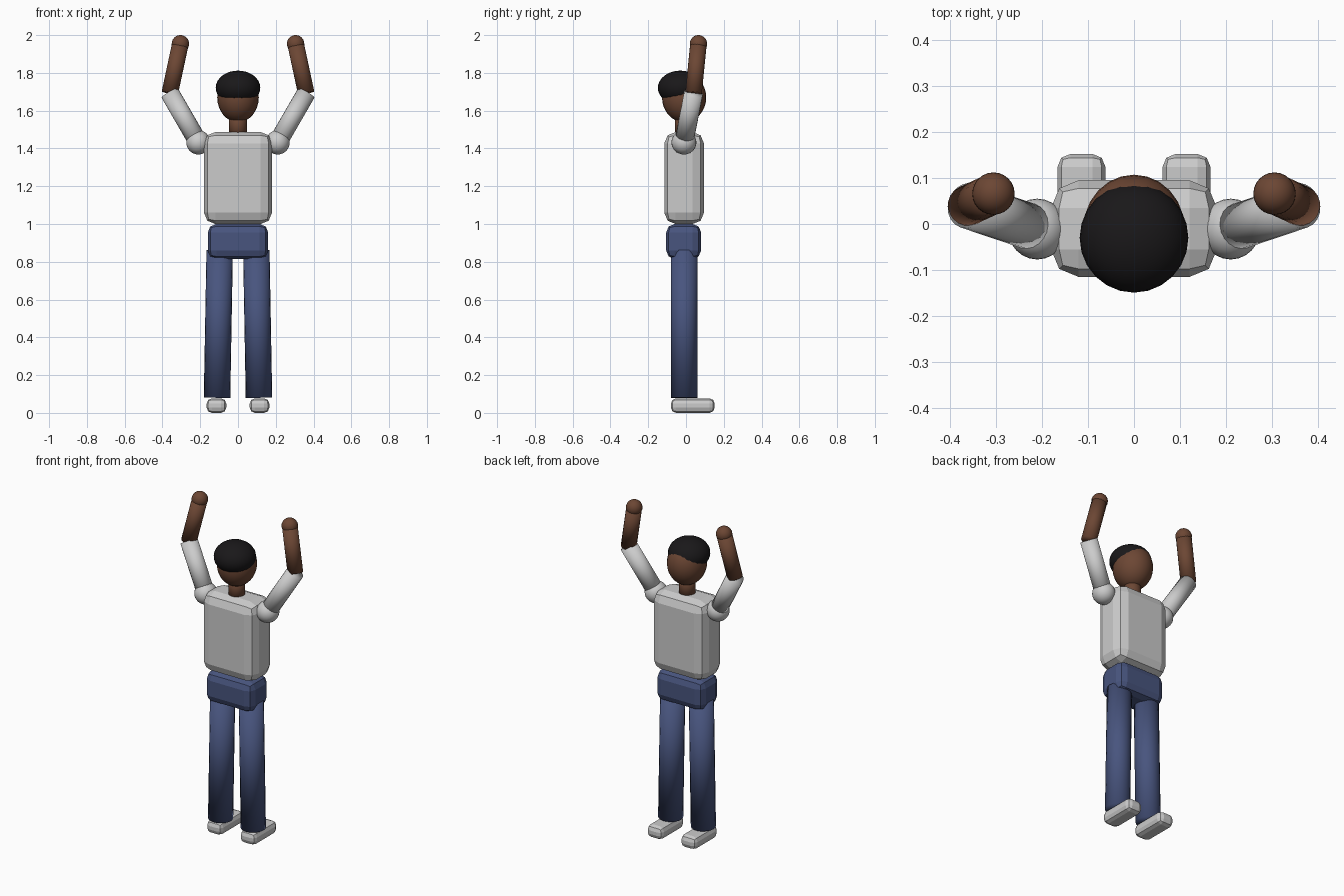
import bpy
from mathutils import Vector

if "Cube" in bpy.data.objects:
    bpy.data.objects.remove(bpy.data.objects["Cube"])


def material(name, rgb):
    m = bpy.data.materials.new(name)
    m.diffuse_color = (*rgb, 1)
    m.use_nodes = True
    m.node_tree.nodes["Principled BSDF"].inputs["Base Color"].default_value = m.diffuse_color
    return m


SKIN = material("skin_brown", (0.15, 0.062, 0.034))
DENIM = material("denim_blue", (0.065, 0.09, 0.21))
BLACK = material("hair_black", (0.01, 0.009, 0.01))


def finish(name, mat, smooth):
    ob = bpy.context.object
    ob.name = name
    if mat:
        ob.data.materials.append(mat)
    if smooth:
        bpy.ops.object.shade_smooth()
    return ob


def box(name, lo, hi, bevel, mat=None):
    lo, hi = Vector(lo), Vector(hi)
    bpy.ops.mesh.primitive_cube_add(size=1, location=(lo + hi) / 2)
    ob = finish(name, mat, False)
    ob.scale = hi - lo
    bpy.ops.object.transform_apply(location=False, rotation=False, scale=True)
    mod = ob.modifiers.new("rounded", 'BEVEL')
    mod.width = bevel
    mod.segments = 2


def ball(name, centre, radii, mat=None):
    bpy.ops.mesh.primitive_uv_sphere_add(segments=24, ring_count=16, radius=1, location=centre)
    finish(name, mat, True).scale = radii


def limb(name, a, b, radius, mat=None):
    a, b = Vector(a), Vector(b)
    bpy.ops.mesh.primitive_cylinder_add(vertices=20, radius=radius, depth=(b - a).length,
                                        location=(a + b) / 2,
                                        rotation=(b - a).to_track_quat('Z', 'Y').to_euler())
    finish(name, mat, True)


# Trunk
box("torso", (-0.18, -0.115, 1.0), (0.18, 0.095, 1.487), 0.06)
box("hips", (-0.16, -0.105, 0.815), (0.16, 0.08, 1.0), 0.045, DENIM)

# Head
limb("neck", (0, -0.012, 1.45), (0, -0.012, 1.6), 0.047, SKIN)
ball("head", (0, -0.01, 1.67), (0.11, 0.117, 0.131), SKIN)
ball("hair", (0, -0.03, 1.721), (0.118, 0.119, 0.091), BLACK)

# Raised arms, legs and shoes on both sides
for s, side in ((-1, "left"), (1, "right")):
    shoulder = (s * 0.21, -0.011, 1.432)
    elbow = (s * 0.361, 0.04, 1.693)
    hand = (s * 0.305, 0.066, 1.954)
    ball(f"shoulder_{side}", shoulder, (0.064, 0.066, 0.064))
    limb(f"upper_arm_{side}", shoulder, elbow, 0.05)
    limb(f"forearm_{side}", elbow, hand, 0.044, SKIN)
    ball(f"hand_{side}", hand, (0.046, 0.046, 0.046), SKIN)
    limb(f"leg_{side}", (s * 0.097, -0.01, 0.86), (s * 0.111, -0.01, 0.08), 0.07, DENIM)
    box(f"shoe_{side}", (s * 0.114 - 0.052, -0.08, 0), (s * 0.114 + 0.052, 0.152, 0.077), 0.028)
